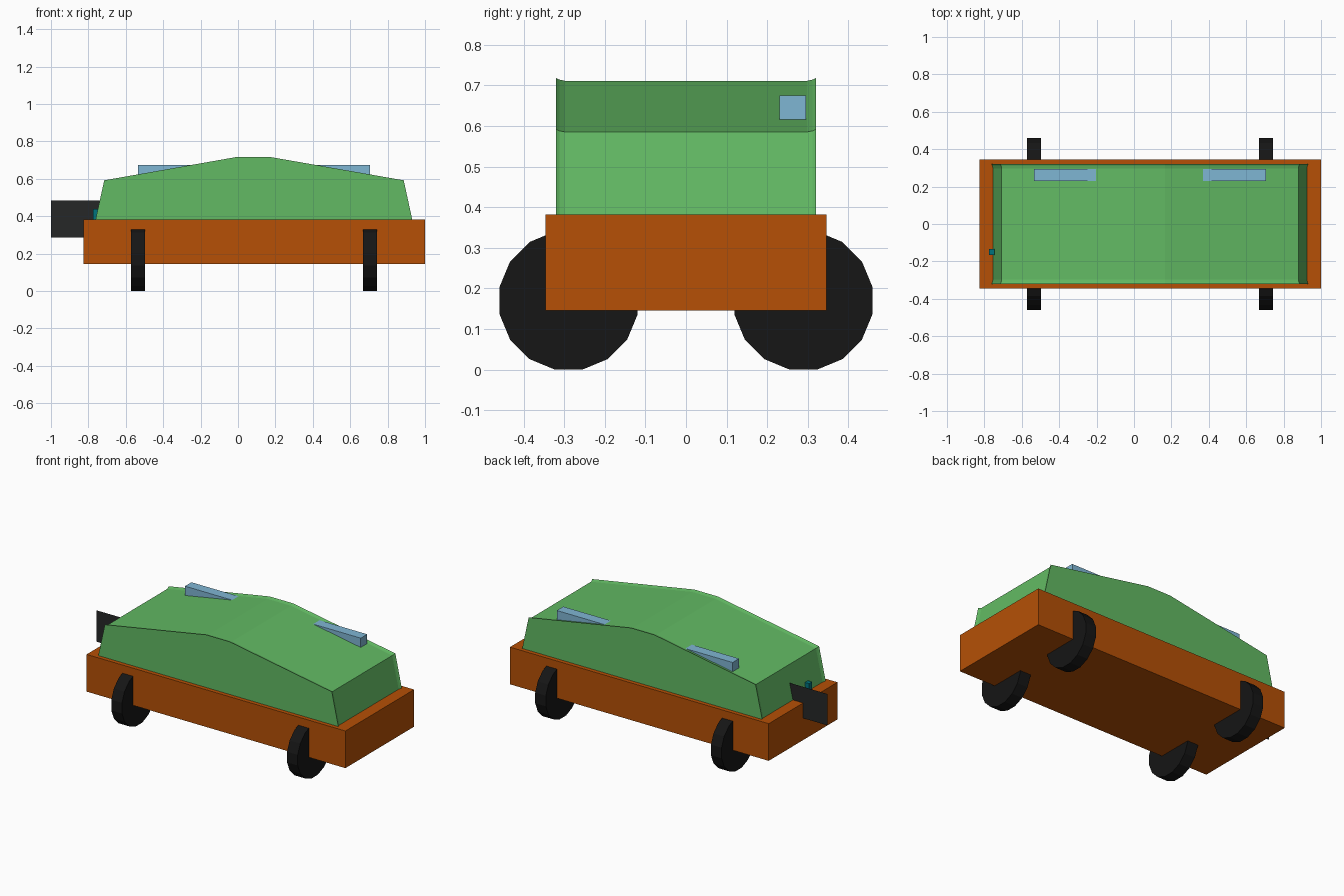
import bpy, bmesh, math

if "Cube" in bpy.data.objects:
    bpy.data.objects.remove(bpy.data.objects["Cube"])


def material(name, r, g, b):
    m = bpy.data.materials.new(name)
    m.diffuse_color = [(c / 255) ** 2.2 for c in (r, g, b)] + [1]
    m.use_nodes = True
    m.node_tree.nodes["Principled BSDF"].inputs["Base Color"].default_value = m.diffuse_color
    return m


ORANGE = material("orange", 180, 81, 14)
GREEN = material("green", 98, 184, 99)
BLUE = material("blue", 126, 180, 210)
BLACK = material("black", 28, 28, 28)
CHARCOAL = material("charcoal", 42, 43, 43)
TEAL = material("teal", 0, 115, 125)


def mesh_object(name, verts, faces, mat):
    me = bpy.data.meshes.new(name)
    me.from_pydata(verts, [], faces)
    bm = bmesh.new()
    bm.from_mesh(me)
    bmesh.ops.recalc_face_normals(bm, faces=bm.faces)
    bm.to_mesh(me)
    bm.free()
    me.materials.append(mat)
    ob = bpy.data.objects.new(name, me)
    bpy.context.collection.objects.link(ob)
    return ob


def box(name, lo, hi, mat):
    bpy.ops.mesh.primitive_cube_add(size=1)
    ob = bpy.context.object
    ob.name = name
    for v in ob.data.vertices:
        v.co = [l + (c + 0.5) * (h - l) for c, l, h in zip(v.co, lo, hi)]
    ob.data.materials.append(mat)
    return ob


# Chassis
box("chassis", (-0.826, -0.346, 0.145), (1.0, 0.346, 0.382), ORANGE)

# Cabin: one profile lofted across y, slightly dished inside a thin raised rim
profile = [(-0.762, 0.38), (-0.715, 0.592), (0.0, 0.718),
           (0.165, 0.718), (0.886, 0.592), (0.932, 0.38)]
rim = [(-0.32, 0), (-0.312, 0.004), (-0.298, 0.007),
       (0.298, 0.007), (0.312, 0.004), (0.32, 0)]
verts, faces = [], []
n = len(profile)
for y, dip in rim:
    for i, (x, z) in enumerate(profile):
        dx = dip if i < 2 else -dip if i > 3 else 0
        verts.append((x + dx, y, z - (dip if 0 < i < n - 1 else 0)))
for s in range(len(rim) - 1):
    for i in range(n):
        j = (i + 1) % n
        faces.append((s * n + i, s * n + j, (s + 1) * n + j, (s + 1) * n + i))
last = (len(rim) - 1) * n
faces += [tuple(range(n)), tuple(range(last, last + n))]
mesh_object("cabin", verts, faces, GREEN)

# Roof bar passing through the crest of the cabin
box("roof_bar", (-0.535, 0.23, 0.61), (0.705, 0.295, 0.675), BLUE)

# Four 16-sided wheels
for x, end in ((-0.535, "left"), (0.705, "right")):
    for side, face in ((-1, "front"), (1, "back")):
        bpy.ops.mesh.primitive_cylinder_add(
            vertices=16, radius=0.17 / math.cos(math.pi / 16), depth=0.075)
        wheel = bpy.context.object
        wheel.name = f"wheel_{end}_{face}"
        for v in wheel.data.vertices:
            a = math.atan2(v.co.y, v.co.x) + math.pi / 16
            r = math.hypot(v.co.x, v.co.y)
            v.co = (v.co.z, r * math.cos(a), r * math.sin(a))
        wheel.data.flip_normals() if wheel.data.polygons[0].normal.dot(
            wheel.data.polygons[0].center) < 0 else None
        wheel.location = (x, side * 0.289, 0.17)
        wheel.data.materials.append(BLACK)

# Flat upright plate at the left end
mesh_object("end_plate", [(-1, 0, 0.285), (-0.7, 0, 0.285), (-0.7, 0, 0.485), (-1, 0, 0.485)],
            [(0, 1, 2, 3)], CHARCOAL)

# Small post beside the plate
box("post", (-0.775, -0.165, 0.37), (-0.745, -0.135, 0.44), TEAL)
